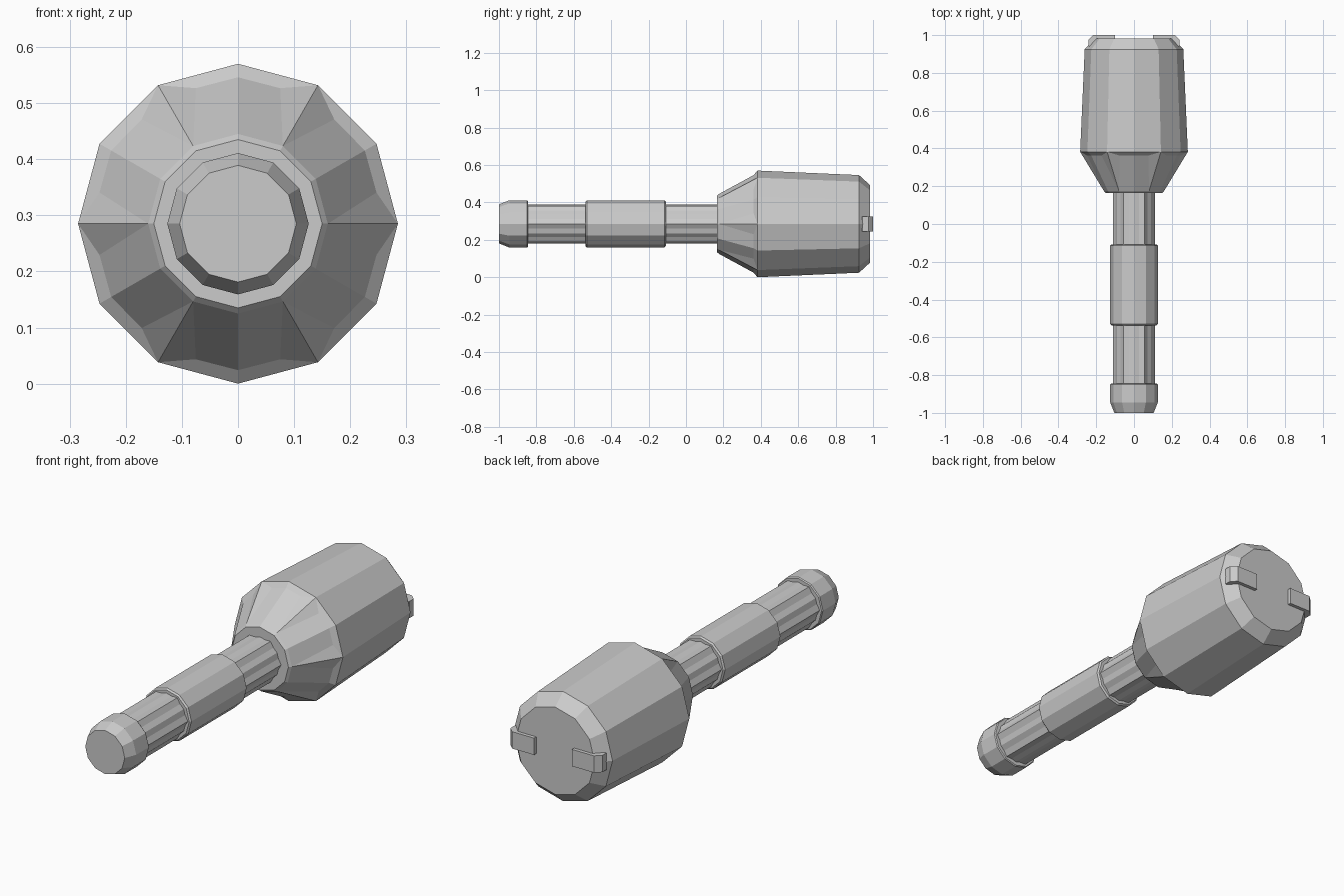
import bpy, bmesh
from math import sin, cos, radians, tau

if "Cube" in bpy.data.objects:
    bpy.data.objects.remove(bpy.data.objects["Cube"])

ZC = 0.285  # height of the tool's axis


def pt(r, deg, y):
    a = radians(deg)
    return (r * cos(a), y, ZC + r * sin(a))


def finish(bm, name):
    bmesh.ops.recalc_face_normals(bm, faces=bm.faces)
    me = bpy.data.meshes.new(name)
    bm.to_mesh(me)
    bm.free()
    ob = bpy.data.objects.new(name, me)
    bpy.context.collection.objects.link(ob)
    return ob


def bridge(bm, a, b):
    n = len(a)
    for i in range(n):
        j = (i + 1) % n
        bm.faces.new((a[i], a[j], b[j], b[i]))


def lathe(name, profile, n=12):
    """Faceted solid around the y axis from (y, radius) pairs."""
    bm = bmesh.new()
    rings = [[bm.verts.new(pt(r, 360 * i / n, y)) for i in range(n)] for y, r in profile]
    for a, b in zip(rings, rings[1:]):
        bridge(bm, a, b)
    bm.faces.new(rings[0])
    bm.faces.new(rings[-1])
    return finish(bm, name)


# shank: round core plus hexagonal bar whose corners form thin ridges
lathe("shank_core", [(-0.97, 0.104), (0.2, 0.104)])
lathe("shank_ridges", [(-0.9, 0.112), (0.2, 0.112)], 6)

# sleeve and end cap on the shank
lathe("sleeve", [(-0.537, 0.119), (-0.53, 0.126), (-0.115, 0.126), (-0.108, 0.119)])
lathe("end_cap", [(-1.0, 0.104), (-0.985, 0.11), (-0.945, 0.126), (-0.85, 0.126), (-0.845, 0.122)])

# head: scalloped cone, tapered barrel, chamfered end
bm = bmesh.new()


def ring(r, y):
    return [bm.verts.new(pt(r, 30 * i, y)) for i in range(12)]


collar, inner, outer = ring(0.15, 0.165), ring(0.16, 0.176), ring(0.285, 0.382)
shoulder, tip = ring(0.261, 0.925), ring(0.208, 0.983)
bm.faces.new(collar)
bridge(bm, collar, inner)
valleys = {i: bm.verts.new(pt(0.261, 30 * i, 0.362)) for i in range(1, 12, 2)}
for i in range(0, 12, 2):
    for s in (1, -1):
        j = (i + s) % 12
        mid = bm.verts.new(pt(0.253, 30 * i + 12.7 * s, 0.362))
        bm.faces.new((inner[i], outer[i], mid))
        bm.faces.new((inner[i], mid, valleys[j], inner[j]))
        bm.faces.new((outer[i], outer[j], valleys[j], mid))
bridge(bm, outer, shoulder)
bridge(bm, shoulder, tip)
bm.faces.new(tip)
finish(bm, "head")

# two drive tabs wrapping over the end of the head
tab_profile = [(0.1, 0.96), (0.1, 1.0), (0.215, 1.0), (0.242, 0.975),
               (0.242, 0.945), (0.232, 0.935), (0.2, 0.95)]
for side, name in ((1, "tab_right"), (-1, "tab_left")):
    bm = bmesh.new()
    lo, hi = ([bm.verts.new((side * x, y, z)) for x, y in tab_profile] for z in (ZC - 0.04, ZC + 0.04))
    bridge(bm, lo, hi)
    bm.faces.new(lo)
    bm.faces.new(hi)
    finish(bm, name)
